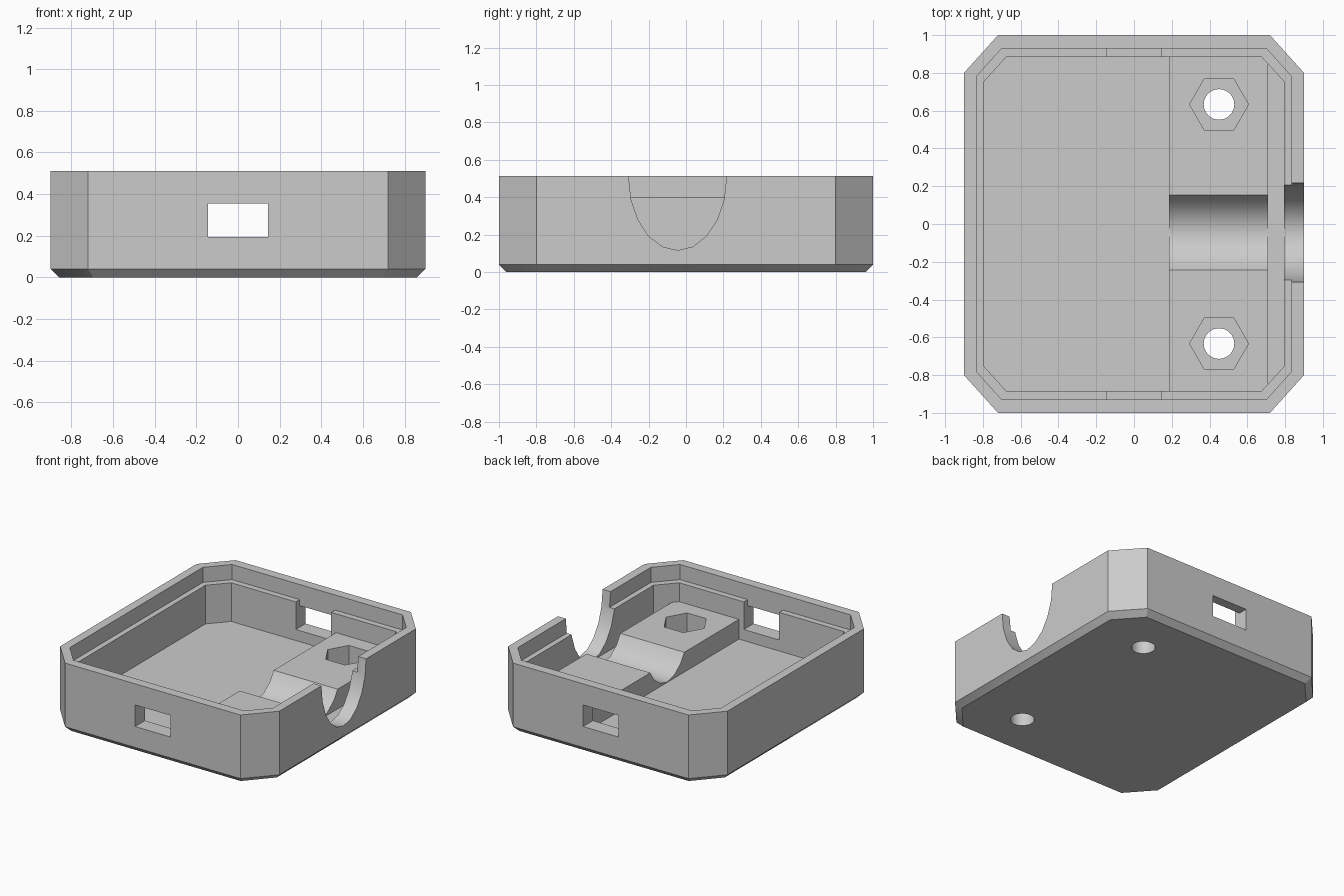
import bpy, bmesh, math

cube = bpy.data.objects.get("Cube")
if cube:
    bpy.data.objects.remove(cube, do_unlink=True)

TOP, LEDGE, FLOOR, PAD_TOP = 0.512, 0.40, 0.113, 0.26

grey = bpy.data.materials.new("plain grey")
grey.use_nodes = True
grey.diffuse_color = (0.6, 0.6, 0.6, 1)
grey.node_tree.nodes["Principled BSDF"].inputs["Base Color"].default_value = grey.diffuse_color


def loft(name, rings):
    """Closed solid through a list of matching 3D rings."""
    bm = bmesh.new()
    rows = [[bm.verts.new(p) for p in ring] for ring in rings]
    n = len(rows[0])
    for a, b in zip(rows, rows[1:]):
        for i in range(n):
            j = (i + 1) % n
            bm.faces.new((a[i], a[j], b[j], b[i]))
    bm.faces.new(rows[0][::-1])
    bm.faces.new(rows[-1])
    bmesh.ops.recalc_face_normals(bm, faces=bm.faces)
    mesh = bpy.data.meshes.new(name)
    bm.to_mesh(mesh)
    bm.free()
    mesh.materials.append(grey)
    obj = bpy.data.objects.new(name, mesh)
    bpy.context.collection.objects.link(obj)
    return obj


def octagon(hx, hy, cx, cy, z):
    """Rectangle with clipped corners."""
    quarter = [(hx, hy - cy), (hx - cx, hy)]
    pts = quarter + [(-x, y) for x, y in quarter[::-1]]
    pts += [(-x, -y) for x, y in pts]
    return [(x, y, z) for x, y in pts]


def box(name, x0, x1, y0, y1, z0, z1):
    ring = [(x0, y0), (x1, y0), (x1, y1), (x0, y1)]
    return loft(name, [[(x, y, z) for x, y in ring] for z in (z0, z1)])


def prism(name, x, y, r, sides, z0, z1):
    angles = [2 * math.pi * i / sides for i in range(sides)]
    return loft(name, [[(x + r * math.cos(a), y + r * math.sin(a), z) for a in angles]
                       for z in (z0, z1)])


def combine(target, tool, operation="DIFFERENCE"):
    """Apply a boolean and discard the tool."""
    tool.hide_render = True
    mod = target.modifiers.new("boolean", "BOOLEAN")
    mod.operation, mod.object, mod.solver = operation, tool, "EXACT"
    bpy.context.view_layer.update()
    graph = bpy.context.evaluated_depsgraph_get()
    mesh = bpy.data.meshes.new_from_object(target.evaluated_get(graph))
    target.modifiers.clear()
    target.data = mesh
    bpy.data.objects.remove(tool, do_unlink=True)


# Outer shell with a bevelled base
case = loft("enclosure_base", [octagon(0.86, 0.96, 0.165, 0.185, 0),
                               octagon(0.9, 1.0, 0.18, 0.2, 0.04),
                               octagon(0.9, 1.0, 0.18, 0.2, TOP)])

# Lip recess and main cavity
combine(case, loft("lip_cutter", [octagon(0.835, 0.93, 0.135, 0.15, z) for z in (LEDGE, 0.7)]))
combine(case, loft("cavity_cutter", [octagon(0.795, 0.885, 0.12, 0.132, z) for z in (FLOOR, 0.7)]))

# Raised clamp block across the floor
combine(case, box("clamp_block", 0.185, 0.71, -0.9, 0.9, 0.08, PAD_TOP), "UNION")

# Cable trough through the block and the side wall
arc = [2 * math.pi * i / 20 for i in range(20)]
combine(case, loft("trough_cutter", [[(x, -0.045 + 0.262 * math.cos(a), TOP + 0.396 * math.sin(a))
                                      for a in arc] for x in (0.1, 1.1)]))

for side in (-1, 1):
    # Nut pocket and bolt hole
    combine(case, prism("nut_cutter", 0.45, side * 0.633, 0.156, 6, 0.12, 0.4))
    combine(case, prism("bolt_cutter", 0.45, side * 0.633, 0.081, 32, -0.1, 0.4))
    # Wall window and the open slot behind it
    y0, y1 = sorted((side * 0.8, side * 1.1))
    combine(case, box("window_cutter", -0.145, 0.145, y0, y1, 0.195, 0.355))
    y0, y1 = sorted((side * 0.8, side * 0.93))
    combine(case, box("slot_cutter", -0.145, 0.145, y0, y1, 0.195, 0.45))

bpy.ops.object.select_all(action="DESELECT")
case.select_set(True)
bpy.context.view_layer.objects.active = case
bpy.ops.object.shade_smooth_by_angle(angle=math.radians(30))
